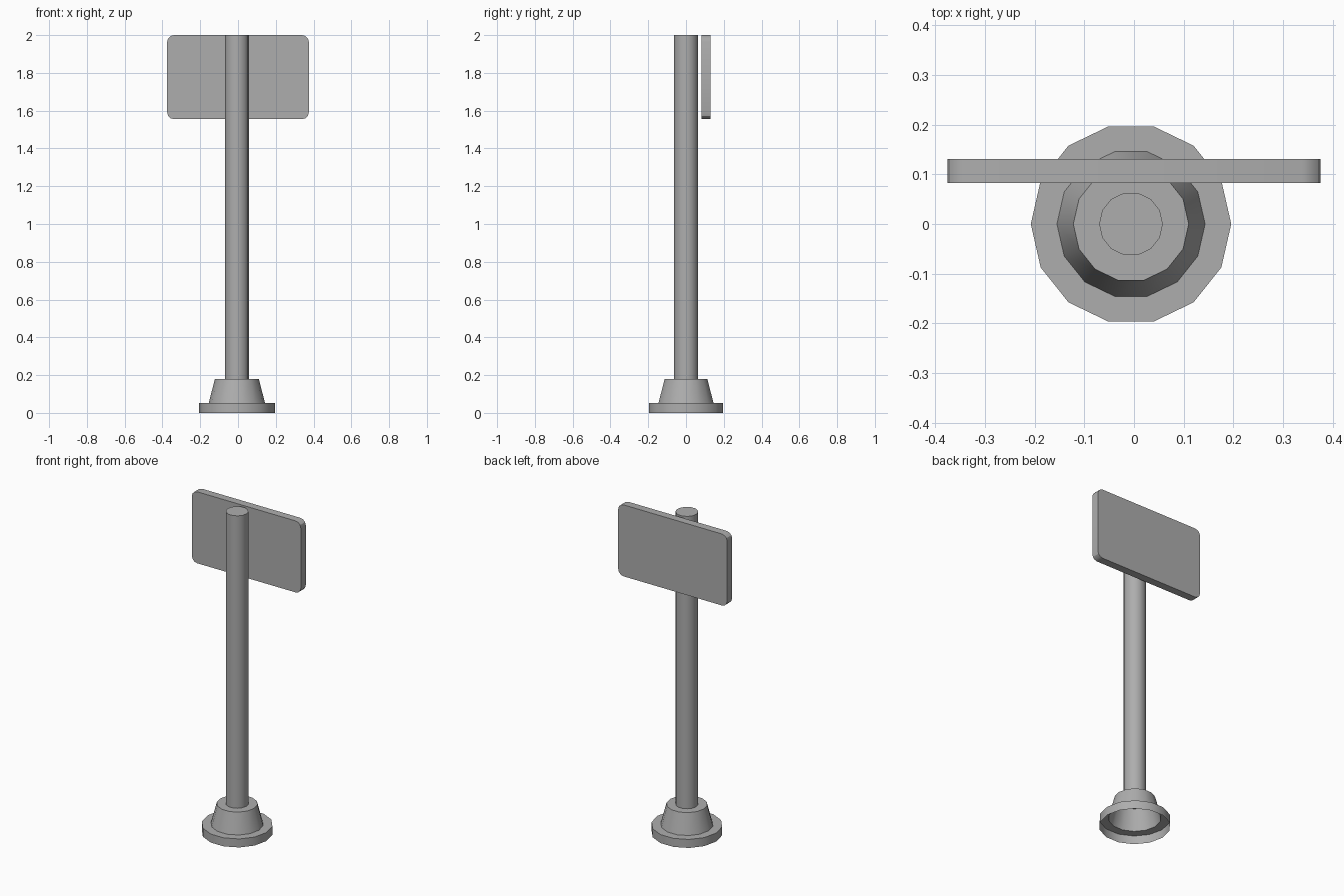
import bpy, bmesh, math

if "Cube" in bpy.data.objects:
    bpy.data.objects.remove(bpy.data.objects["Cube"])

grey = bpy.data.materials.new("plain grey")
grey.diffuse_color = (0.42, 0.42, 0.42, 1)
grey.use_nodes = True
grey.node_tree.nodes["Principled BSDF"].inputs["Base Color"].default_value = grey.diffuse_color

SIDES = 14
CX = -0.006


def finish(name, bm):
    bmesh.ops.recalc_face_normals(bm, faces=bm.faces)
    me = bpy.data.meshes.new(name)
    bm.to_mesh(me)
    bm.free()
    ob = bpy.data.objects.new(name, me)
    bpy.context.collection.objects.link(ob)
    me.materials.append(grey)
    bpy.ops.object.select_all(action='DESELECT')
    ob.select_set(True)
    bpy.context.view_layer.objects.active = ob
    bpy.ops.object.shade_smooth_by_angle(angle=math.radians(30))
    return ob


# Post with stepped foot: one turned profile, open underneath
profile = [(0.2015, 0), (0.2015, 0.053), (0.149, 0.053),
           (0.116, 0.18), (0.064, 0.18), (0.064, 2.0)]
bm = bmesh.new()
rings = []
for r, z in profile:
    rings.append([bm.verts.new((CX + r * math.cos(2 * math.pi * i / SIDES),
                                r * math.sin(2 * math.pi * i / SIDES), z))
                  for i in range(SIDES)])
for a, b in zip(rings, rings[1:]):
    for i in range(SIDES):
        j = (i + 1) % SIDES
        bm.faces.new((a[i], a[j], b[j], b[i]))
bm.faces.new(rings[-1])
finish("post_and_foot", bm)

# Sign board: rounded rectangle, extruded in y
HALF_W, Z0, Z1, R, SEG = 0.375, 1.555, 2.0, 0.036, 3
bm = bmesh.new()
outline = []
corners = [(HALF_W - R, Z1 - R), (-HALF_W + R, Z1 - R),
           (-HALF_W + R, Z0 + R), (HALF_W - R, Z0 + R)]
for k, (x, z) in enumerate(corners):
    for s in range(SEG + 1):
        a = math.pi / 2 * (k + s / SEG)
        outline.append(bm.verts.new((x + R * math.cos(a), 0.082, z + R * math.sin(a))))
face = bm.faces.new(outline)
ext = bmesh.ops.extrude_face_region(bm, geom=[face], use_keep_orig=True)
for v in ext["geom"]:
    if isinstance(v, bmesh.types.BMVert):
        v.co.y = 0.131
finish("sign_board", bm)
